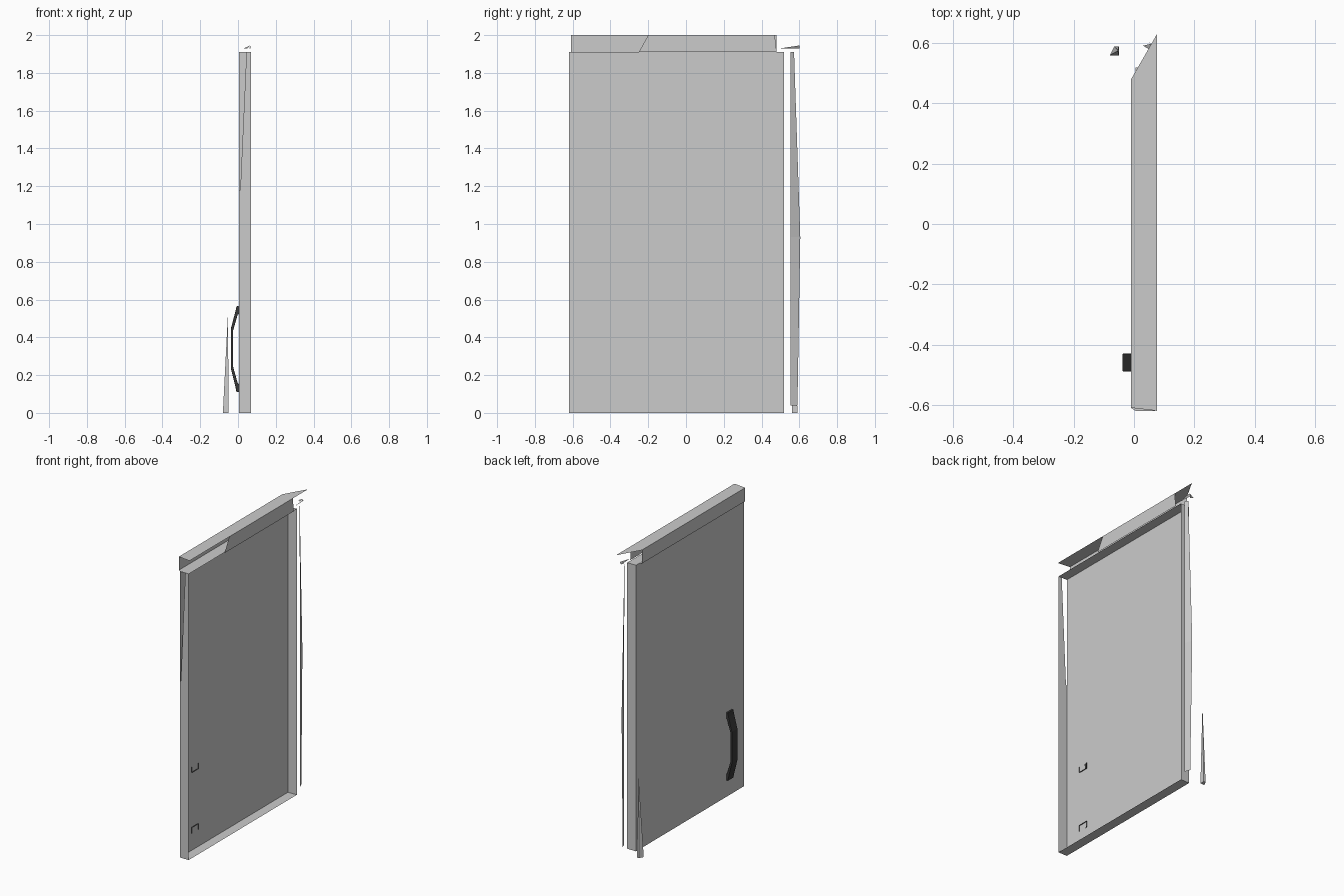
import bpy, bmesh

if "Cube" in bpy.data.objects:
    bpy.data.objects.remove(bpy.data.objects["Cube"])


def mesh_object(name, polys, color=None):
    """Build an object from a few polygons, welding shared corners."""
    bm = bmesh.new()
    for poly in polys:
        bm.faces.new([bm.verts.new(p) for p in poly])
    bmesh.ops.remove_doubles(bm, verts=bm.verts, dist=1e-5)
    bmesh.ops.recalc_face_normals(bm, faces=bm.faces)
    me = bpy.data.meshes.new(name)
    bm.to_mesh(me)
    bm.free()
    ob = bpy.data.objects.new(name, me)
    bpy.context.collection.objects.link(ob)
    if color:
        mat = bpy.data.materials.new(name + "_paint")
        mat.diffuse_color = color
        mat.use_nodes = True
        mat.node_tree.nodes["Principled BSDF"].inputs["Base Color"].default_value = mat.diffuse_color
        me.materials.append(mat)
    return ob


X0, X1 = 0.005, 0.07        # outer skin and inner rim of the door
Y0, Y1, H = -0.62, 0.52, 1.91

# Door skin with folded flanges; the front flange has a long tapered gap
mesh_object("door_panel", [
    [(X0, Y0, 0), (X0, Y0, H), (X0, Y1, H), (X0, Y1, 0)],
    [(X0, Y0, 0), (X1, Y0, 0), (X1, Y1, 0), (X0, Y1, 0)],
    [(X0, Y0, H), (X1, Y0, H), (X1, Y1, H), (X0, Y1, H)],
    [(X0, Y1, 0), (X1, Y1, 0), (X1, Y1, H), (X0, Y1, H)],
])
mesh_object("front_flange", [
    [(X0, Y0, 0), (X1, Y0, 0), (X1, Y0, H), (0.045, Y0, H),
     (0.012, Y0, 1.18), (X0, Y0, 1.18)],
])

# Top rail: mitred top sheet, outer wall, and a shorter inner lip
XA, XB, T = -0.01, 0.076, 2.0
mesh_object("top_rail", [
    [(XA, -0.61, T), (XB, Y0, T), (XB, 0.63, T), (XA, 0.48, T)],
    [(XA, -0.61, H), (XA, -0.61, T), (XA, 0.48, T), (XA, 0.48, H)],
    [(XA, -0.61, H), (X0, Y0, H), (X0, 0.48, H), (XA, 0.48, H)],
])
mesh_object("top_rail_lip", [
    [(XB, -0.25, H), (XB, 0.48, H), (XB, 0.47, T), (XB, -0.20, T)],
])

# Loose edge strip beside the rear flange, bowed along its height
mesh_object("edge_strip", [
    [(0.07, 0.553, 0.04), (0.055, 0.59, 0.04), (0.052, 0.605, 0.93), (0.07, 0.553, 0.93)],
    [(0.07, 0.553, 0.93), (0.052, 0.605, 0.93), (0.055, 0.572, H), (0.07, 0.553, H)],
])

# Tapered sliver standing behind the outer skin
base = [(-0.08, 0.56, 0), (-0.05, 0.56, 0), (-0.05, 0.59, 0), (-0.065, 0.59, 0)]
tip = (-0.053, 0.575, 0.53)
mesh_object("corner_sliver",
            [base] + [[base[i], base[(i + 1) % 4], tip] for i in range(4)])

# Small bent tabs at the open end of the rail
mesh_object("rail_end_tabs", [
    [(0.03, 0.592, 1.93), (0.05, 0.58, 1.93), (0.065, 0.60, 1.945)],
    [(0.065, 0.50, 1.93), (0.07, 0.60, 1.945), (0.06, 0.60, 1.93)],
])

# Pull handle: bent bar profile extruded across its width
outline = [(0.005, 0.565), (-0.008, 0.565), (-0.013, 0.54), (-0.038, 0.445),
           (-0.038, 0.235), (-0.013, 0.135), (-0.008, 0.11), (0.005, 0.11),
           (0.005, 0.155), (-0.001, 0.155), (-0.026, 0.245), (-0.026, 0.435),
           (-0.001, 0.522), (0.005, 0.522)]
ya, yb = -0.49, -0.43
n = len(outline)
faces = []
for i in range(n):
    (xa, za), (xb, zb) = outline[i], outline[(i + 1) % n]
    faces.append([(xa, ya, za), (xb, ya, zb), (xb, yb, zb), (xa, yb, za)])
for y in (ya, yb):
    faces.append([(x, y, z) for x, z in outline])
handle = mesh_object("pull_handle", faces, (0.04, 0.04, 0.04, 1))
bev = handle.modifiers.new("soft_edges", 'BEVEL')
bev.width = 0.003
bev.segments = 2
bev.limit_method = 'ANGLE'

# Handle foot sockets poking through to the inside of the door
for name, z0, z1 in (("upper_socket", 0.522, 0.56), ("lower_socket", 0.155, 0.115)):
    path = [(-0.50, z1), (-0.50, z0), (-0.43, z0), (-0.43, z1)]
    mesh_object(name, [
        [(X0, a, za), (X0, b, zb), (X0 + 0.006, b, zb), (X0 + 0.006, a, za)]
        for (a, za), (b, zb) in zip(path, path[1:])
    ], (0.04, 0.04, 0.04, 1))
